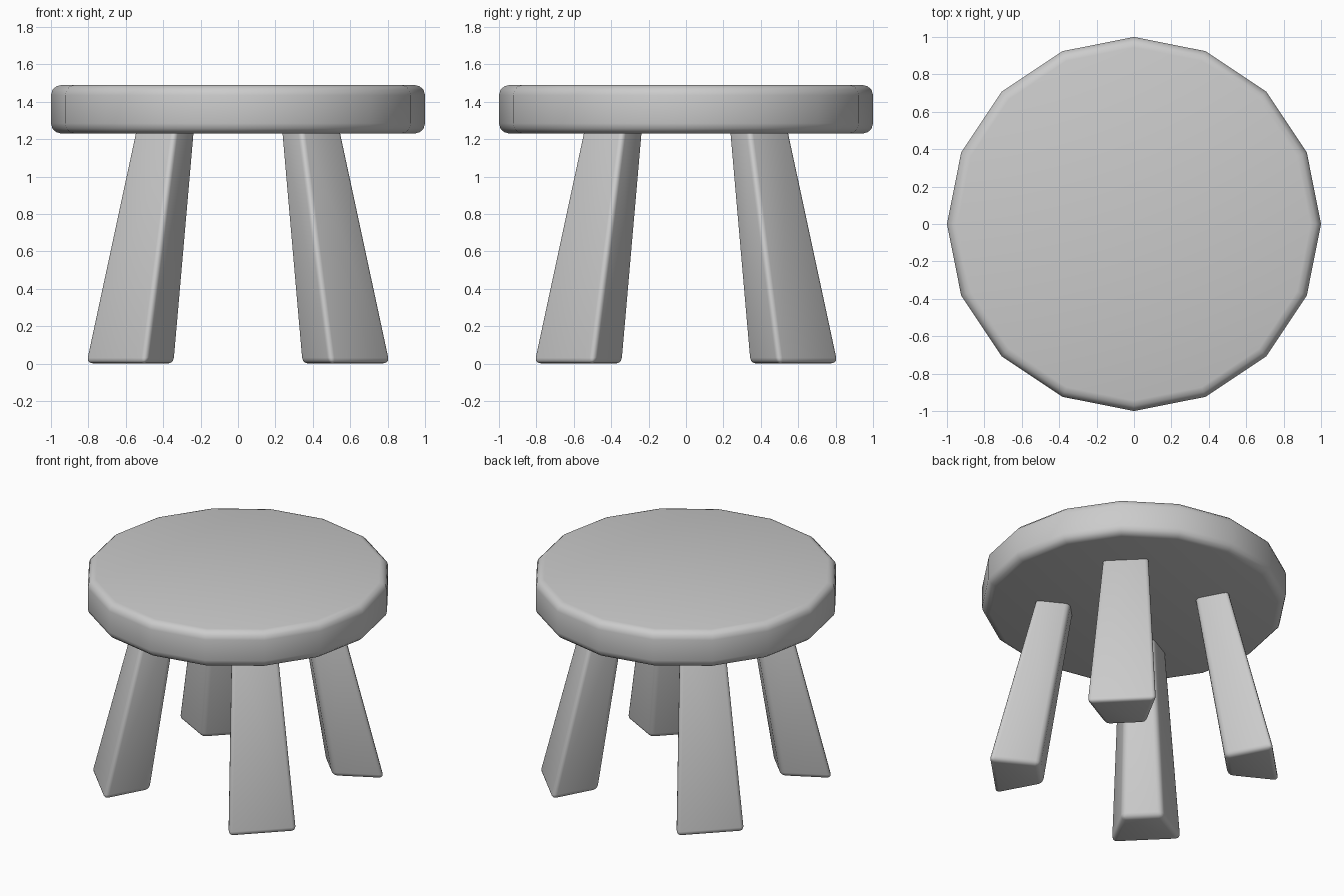
import bpy, bmesh
from math import pi

if "Cube" in bpy.data.objects:
    bpy.data.objects.remove(bpy.data.objects["Cube"])

SEAT_TOP, SEAT_BOTTOM = 1.49, 1.23


def finish(name, bm, bevel_edges, width, segments, angle):
    bmesh.ops.bevel(bm, geom=bevel_edges, offset=width, segments=segments,
                    profile=0.5, affect='EDGES', clamp_overlap=True)
    bmesh.ops.recalc_face_normals(bm, faces=bm.faces)
    mesh = bpy.data.meshes.new(name)
    bm.to_mesh(mesh)
    bm.free()
    obj = bpy.data.objects.new(name, mesh)
    bpy.context.collection.objects.link(obj)
    bpy.ops.object.select_all(action='DESELECT')
    obj.select_set(True)
    bpy.context.view_layer.objects.active = obj
    bpy.ops.object.shade_smooth_by_angle(angle=angle)
    return obj


# Seat: 16-sided disc with rounded rims
bm = bmesh.new()
bmesh.ops.create_cone(bm, cap_ends=True, segments=16, radius1=1, radius2=1,
                      depth=SEAT_TOP - SEAT_BOTTOM)
# put corners on the x and y axes
corner = max(bm.verts, key=lambda v: v.co.x)
if abs(corner.co.y) > 0.01:
    for v in bm.verts:
        v.co.xy = (v.co.x * 0.980785 - v.co.y * 0.19509,
                   v.co.x * 0.19509 + v.co.y * 0.980785)
bmesh.ops.translate(bm, verts=bm.verts, vec=(0, 0, (SEAT_TOP + SEAT_BOTTOM) / 2))
rims = [e for e in bm.edges if abs(e.verts[0].co.z - e.verts[1].co.z) < 1e-4]
finish("seat", bm, rims, 0.055, 3, pi / 4)

# Legs: wedge section, wide side outward, tapering and leaning in to the seat
SECTION = [(0.825, 0.497), (0.497, 0.825), (0.335, 0.525), (0.525, 0.335)]
LEG_TOP = SEAT_BOTTOM + 0.06
TOP_SCALE = 1 - 0.32 * LEG_TOP / SEAT_BOTTOM


def leg(name, sx, sy):
    bm = bmesh.new()
    low = [bm.verts.new((x * sx, y * sy, 0)) for x, y in SECTION]
    high = [bm.verts.new((x * sx * TOP_SCALE, y * sy * TOP_SCALE, LEG_TOP))
            for x, y in SECTION]
    bm.faces.new(low)
    bm.faces.new(high)
    for i in range(4):
        j = (i + 1) % 4
        bm.faces.new((low[i], low[j], high[j], high[i]))
    bmesh.ops.recalc_face_normals(bm, faces=bm.faces)
    finish(name, bm, bm.edges[:], 0.032, 3, pi / 4)


for depth, sy in (("front", -1), ("back", 1)):
    for side, sx in (("left", -1), ("right", 1)):
        leg(f"{depth}_{side}_leg", sx, sy)
